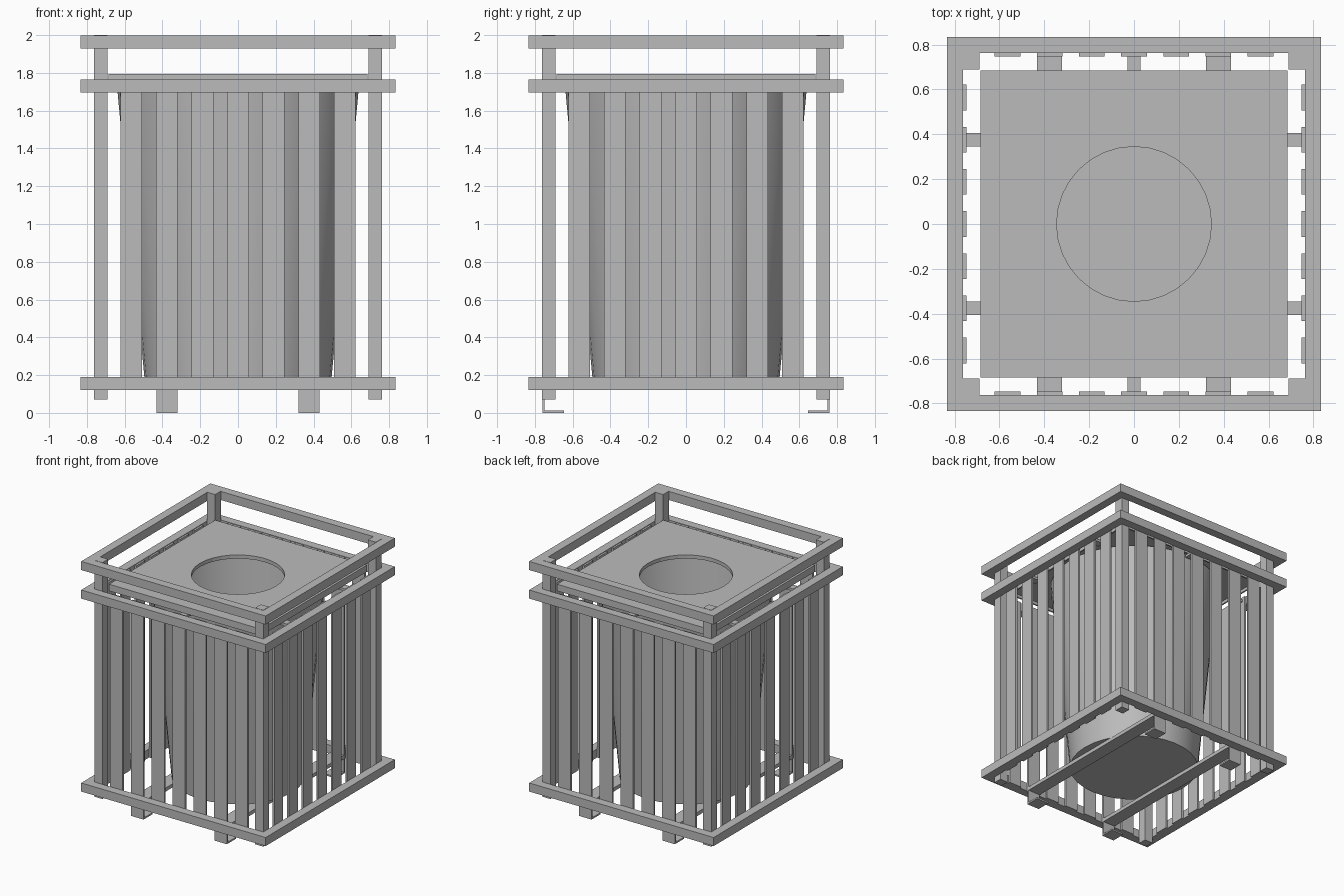
import bpy, bmesh, math

cube = bpy.data.objects.get("Cube")
if cube:
    bpy.data.objects.remove(cube, do_unlink=True)

grey = bpy.data.materials.new("grey_metal")
grey.use_nodes = True
grey.diffuse_color = (0.5, 0.5, 0.5, 1)
grey.node_tree.nodes["Principled BSDF"].inputs["Base Color"].default_value = (0.5, 0.5, 0.5, 1)


def finish(name, bm):
    bmesh.ops.recalc_face_normals(bm, faces=bm.faces)
    mesh = bpy.data.meshes.new(name)
    bm.to_mesh(mesh)
    bm.free()
    mesh.materials.append(grey)
    obj = bpy.data.objects.new(name, mesh)
    bpy.context.collection.objects.link(obj)
    return obj


def add_box(bm, lo, hi):
    verts = bmesh.ops.create_cube(bm, size=1)["verts"]
    for v in verts:
        for i in range(3):
            v.co[i] = lo[i] if v.co[i] < 0 else hi[i]


def box(name, lo, hi):
    bm = bmesh.new()
    add_box(bm, lo, hi)
    return finish(name, bm)


OUT, IN = 0.833, 0.763

# Three square frames
for name, z in (("bottom_frame", 0.12), ("middle_frame", 1.695), ("top_frame", 1.928)):
    bm = bmesh.new()
    for s in (-1, 1):
        y0, y1 = sorted((s * IN, s * OUT))
        add_box(bm, (-OUT, y0, z), (OUT, y1, z + 0.07))
        add_box(bm, (y0, -IN, z), (y1, IN, z + 0.07))
    finish(name, bm)

# Corner posts
for sx in (-1, 1):
    for sy in (-1, 1):
        x0, x1 = sorted((sx * 0.69, sx * IN))
        y0, y1 = sorted((sy * 0.69, sy * IN))
        box("corner_post", (x0, y0, 0.07), (x1, y1, 2.0))

# Seven slats on each side
for s in (-1, 1):
    d0, d1 = sorted((s * 0.747, s * IN))
    for i in range(-3, 4):
        a, b = i * 0.188 - 0.057, i * 0.188 + 0.057
        box("slat_y", (a, d0, 0.12), (b, d1, 1.76))
        box("slat_x", (d0, a, 0.12), (d1, b, 1.76))

# Floor beams with bracket feet under their ends
for s in (-1, 1):
    a, b = s * 0.376 - 0.056, s * 0.376 + 0.056
    box("floor_beam", (a, -IN, 0.12), (b, IN, 0.15))
    for t in (-1, 1):
        bm = bmesh.new()
        y0, y1 = sorted((t * 0.748, t * 0.76))
        add_box(bm, (a, y0, 0.0), (b, y1, 0.12))
        y0, y1 = sorted((t * 0.645, t * 0.748))
        add_box(bm, (a, y0, 0.0), (b, y1, 0.013))
        finish("foot", bm)

# Lid support tabs below the lid edge
for s in (-1, 1):
    d0, d1 = sorted((s * 0.65, s * 0.755))
    box("lid_tab", (-0.03, d0, 1.72), (0.03, d1, 1.74))
    for y in (-0.376, 0.376):
        box("lid_tab", (d0, y - 0.03, 1.72), (d1, y + 0.03, 1.74))

# Tapered open bin
profile = [(0, 0.15), (0.492, 0.15), (0.643, 1.755), (0.633, 1.755), (0.484, 0.16), (0, 0.16)]
bm = bmesh.new()
pts = [bm.verts.new((r, 0, z)) for r, z in profile]
edges = [bm.edges.new(p) for p in zip(pts, pts[1:])]
bmesh.ops.spin(bm, geom=pts + edges, cent=(0, 0, 0), axis=(0, 0, 1),
               angle=math.tau, steps=32, use_duplicate=False)
bmesh.ops.remove_doubles(bm, verts=bm.verts, dist=0.0005)
bin_obj = finish("bin", bm)
bpy.ops.object.select_all(action="DESELECT")
bin_obj.select_set(True)
bpy.context.view_layer.objects.active = bin_obj
bpy.ops.object.shade_smooth_by_angle(angle=math.radians(30))

# Square lid with a round opening
L, TOP = 0.685, 1.795
bm = bmesh.new()
hole = bmesh.ops.create_circle(bm, segments=32, radius=0.345)["verts"]
square = [bm.verts.new((x, y, 0)) for x, y in ((-L, -L), (L, -L), (L, L), (-L, L))]
for i in range(4):
    bm.edges.new((square[i], square[(i + 1) % 4]))
bmesh.ops.triangle_fill(bm, edges=bm.edges[:], use_beauty=True, normal=(0, 0, 1))
for v in bm.verts:
    v.co.z = TOP
faces = bmesh.ops.extrude_face_region(bm, geom=bm.faces[:], use_keep_orig=True)["geom"]
for v in faces:
    if isinstance(v, bmesh.types.BMVert):
        v.co.z = TOP - 0.03
finish("lid", bm)

# Lid skirt
bm = bmesh.new()
for s in (-1, 1):
    a, b = sorted((s * (L - 0.012), s * L))
    add_box(bm, (-L, a, 1.74), (L, b, TOP - 0.03))
    add_box(bm, (a, -L + 0.012, 1.74), (b, L - 0.012, TOP - 0.03))
finish("lid_skirt", bm)
